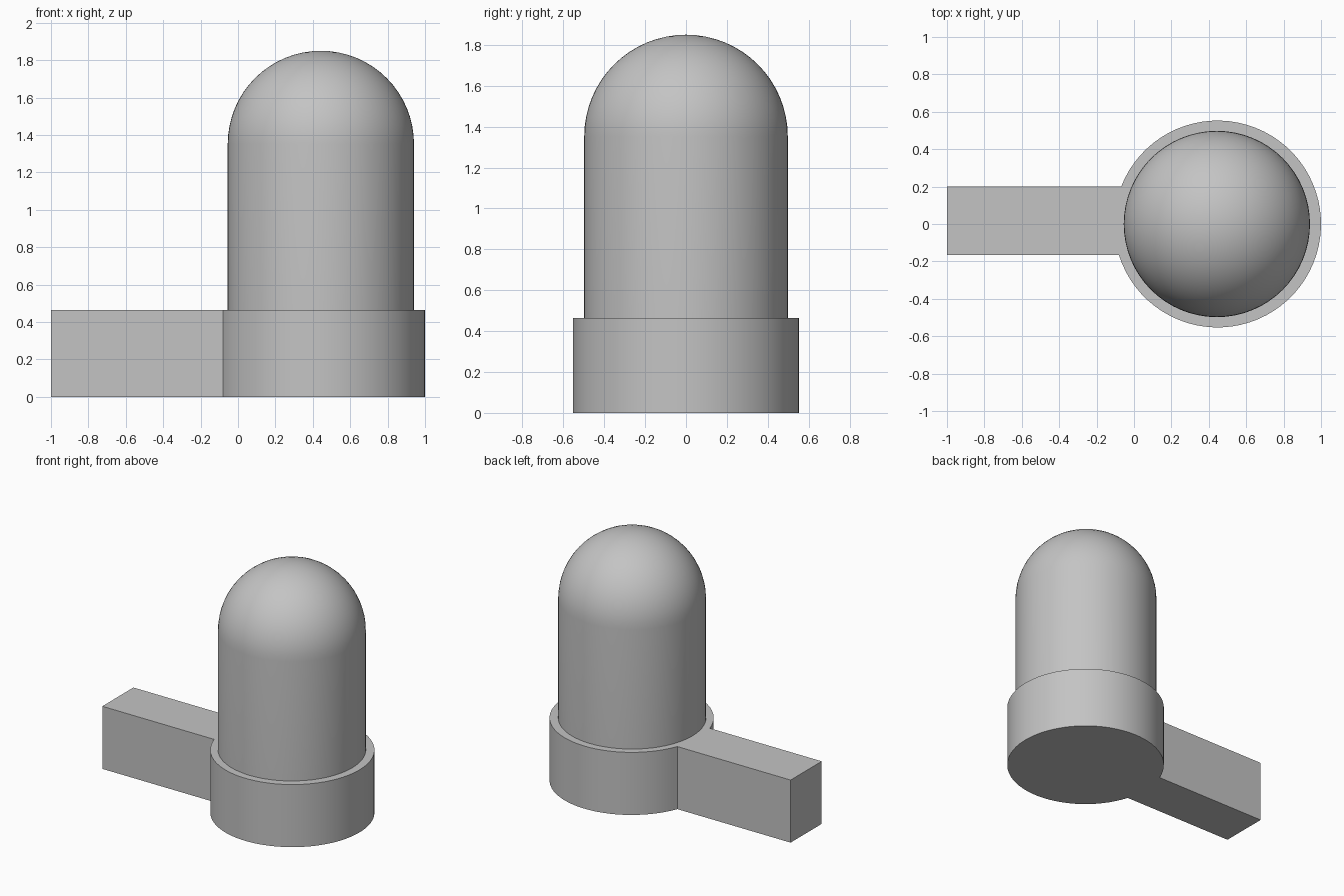
import bpy, bmesh, math

if "Cube" in bpy.data.objects:
    bpy.data.objects.remove(bpy.data.objects["Cube"])

grey = bpy.data.materials.new("light_grey")
grey.diffuse_color = (0.55, 0.55, 0.55, 1)
grey.use_nodes = True
grey.node_tree.nodes["Principled BSDF"].inputs["Base Color"].default_value = grey.diffuse_color
SEG = 64
BASE_H = 0.465


def finish(name, bm):
    bmesh.ops.recalc_face_normals(bm, faces=bm.faces[:])
    mesh = bpy.data.meshes.new(name)
    bm.to_mesh(mesh)
    bm.free()
    mesh.materials.append(grey)
    ob = bpy.data.objects.new(name, mesh)
    bpy.context.collection.objects.link(ob)
    bpy.ops.object.select_all(action='DESELECT')
    ob.select_set(True)
    bpy.context.view_layer.objects.active = ob
    bpy.ops.object.shade_smooth_by_angle(angle=math.radians(30))
    return ob


# Base: round foot and rectangular arm extruded as one outline
cx, r = 0.447, 0.553
y0, y1 = -0.165, 0.20
a0 = -math.pi + math.asin(-y0 / r)
a1 = math.pi - math.asin(y1 / r)
outline = [(cx + r * math.cos(a), r * math.sin(a))
           for a in (a0 + (a1 - a0) * i / SEG for i in range(SEG + 1))]
outline += [(-1, y1), (-1, y0)]
bm = bmesh.new()
face = bm.faces.new([bm.verts.new((x, y, 0)) for x, y in outline])
ext = bmesh.ops.extrude_face_region(bm, geom=[face], use_keep_orig=True)
for v in ext["geom"]:
    if isinstance(v, bmesh.types.BMVert):
        v.co.z = BASE_H
finish("base_with_arm", bm)

# Domed column: straight wall and hemispherical cap, spun about its axis
dx, dr, top = 0.443, 0.498, 1.85
prof = [(dr, BASE_H)]
prof += [(dr * math.cos(t), top - dr + dr * math.sin(t))
         for t in (math.pi / 2 * i / 16 for i in range(17))]
bm = bmesh.new()
vs = [bm.verts.new((dx + x, 0, z)) for x, z in prof]
es = [bm.edges.new(p) for p in zip(vs, vs[1:])]
bmesh.ops.spin(bm, geom=vs + es, cent=(dx, 0, 0), axis=(0, 0, 1),
               angle=math.tau, steps=SEG, use_duplicate=False)
bmesh.ops.remove_doubles(bm, verts=bm.verts[:], dist=1e-4)
finish("domed_column", bm)
